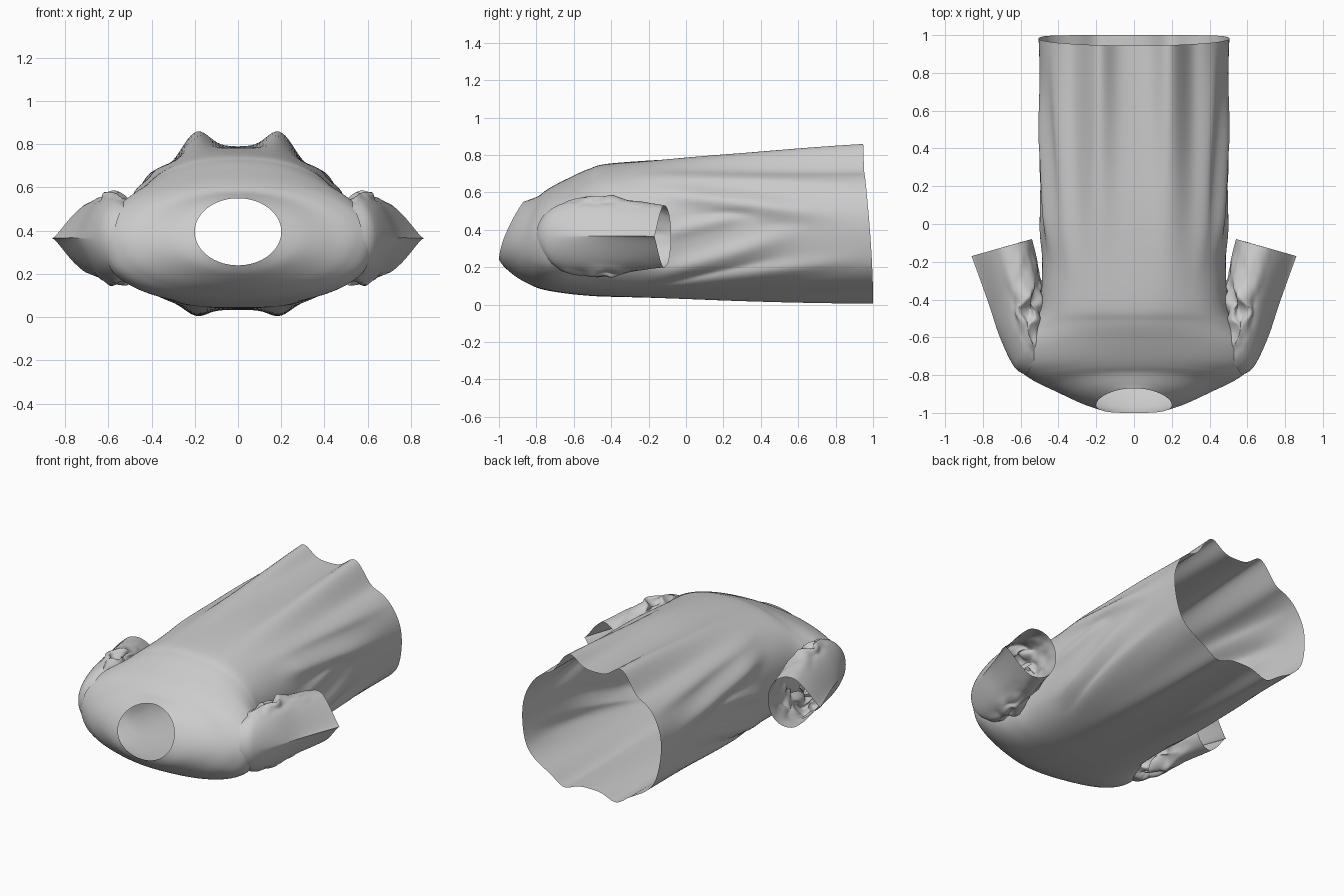
import bpy, bmesh, math
from mathutils import Vector, noise

cube = bpy.data.objects.get("Cube")
if cube:
    bpy.data.objects.remove(cube)

cloth = bpy.data.materials.new("grey cloth")
cloth.use_nodes = True
cloth.diffuse_color = (0.6, 0.6, 0.6, 1)
cloth.node_tree.nodes["Principled BSDF"].inputs["Base Color"].default_value = (0.6, 0.6, 0.6, 1)


def power(v, e):
    return math.copysign(abs(v) ** e, v)


def bell(d, width):
    return math.exp(-(d / width) ** 2)


def ramp(v, a, b):
    t = min(max((v - a) / (b - a), 0), 1)
    return t * t * (3 - 2 * t)


def spline(keys, steps):
    """Smoothly interpolate tuples of ring settings."""
    out = []
    for i in range(len(keys) - 1):
        p = [keys[min(max(i + k, 0), len(keys) - 1)] for k in (-1, 0, 1, 2)]
        for s in range(steps):
            t = s / steps
            out.append([b + 0.5 * t * (c - a + t * (2*a - 5*b + 4*c - d + t * (3*(b - c) + d - a)))
                        for a, b, c, d in zip(*p)])
    return out + [list(keys[-1])]


def loft(name, rings, is_hole):
    """Skin an open tube through rings of points, leaving out the hole."""
    bm = bmesh.new()
    rows = [[bm.verts.new(p) for p in ring] for ring in rings]
    n = len(rows[0])
    for a, b in zip(rows, rows[1:]):
        for i in range(n):
            j = (i + 1) % n
            bm.faces.new((a[i], a[j], b[j], b[i]))
    bmesh.ops.recalc_face_normals(bm, faces=bm.faces)
    hole = [f for f in bm.faces if is_hole(f.calc_center_median())]
    bmesh.ops.delete(bm, geom=hole, context='FACES')
    mesh = bpy.data.meshes.new(name)
    bm.to_mesh(mesh)
    bm.free()
    mesh.materials.append(cloth)
    obj = bpy.data.objects.new(name, mesh)
    bpy.context.collection.objects.link(obj)
    bpy.ops.object.select_all(action='DESELECT')
    obj.select_set(True)
    bpy.context.view_layer.objects.active = obj
    bpy.ops.object.shade_smooth_by_angle(angle=math.radians(50))


# Side folds: start y, start z, end y, end z, depth, width
FOLDS = [(-0.4, 0.71, 1.0, 0.64, -0.025, 0.04), (-0.25, 0.62, 0.8, 0.48, -0.035, 0.055),
         (-0.25, 0.12, 0.6, 0.38, 0.028, 0.06), (-0.3, 0.06, 0.9, 0.24, -0.02, 0.045),
         (-0.2, 0.36, 0.4, 0.50, 0.015, 0.04)]


def side_fold(y, z):
    total = 0
    for y0, z0, y1, z1, depth, width in FOLDS:
        t = (y - y0) / (y1 - y0)
        total += depth * bell(z - z0 - t * (z1 - z0), width) * ramp(t, 0, 0.3) * (1 - ramp(t, 0.6, 1.1))
    return total


# Torso rings from neck to hem: bottom y, top y, half width, low z, high z, squareness
TORSO = [(-1, -0.87, 0.2, 0.24, 0.55, 2), (-0.97, -0.84, 0.3, 0.2, 0.56, 2),
         (-0.91, -0.79, 0.43, 0.15, 0.58, 2), (-0.85, -0.75, 0.545, 0.115, 0.61, 2),
         (-0.78, -0.7, 0.62, 0.085, 0.64, 2), (-0.68, -0.62, 0.625, 0.065, 0.68, 2),
         (-0.55, -0.52, 0.55, 0.05, 0.725, 2.1), (-0.4, -0.4, 0.495, 0.042, 0.755, 2.3),
         (0, 0, 0.485, 0.035, 0.78, 2.25), (0.4, 0.39, 0.485, 0.035, 0.785, 2.25),
         (1, 0.945, 0.505, 0.045, 0.79, 2.2)]


def torso_ring(key, count=200):
    yb, yt, w, lo, hi, n = key
    ring = []
    for i in range(count):
        a = 2 * math.pi * i / count
        c, s = math.cos(a), math.sin(a)
        # the underside is a little squarer
        e = 2 / (n + 0.6 * ramp(-s, 0, 0.5) * ramp(yb, -0.95, -0.7))
        c, s = power(c, e), power(s, e)
        t = (s + 1) / 2
        y = yb + (yt - yb) * t ** 1.6
        x, z = w * c, lo + (hi - lo) * t
        x += math.copysign(side_fold(y, z), x) * min(abs(c) * 1.3, 1)
        # paired drapes along the front and back panels
        grow = ramp(y, -0.6, 1.3) * 1.15
        peak, dip = bell(abs(x) - 0.19, 0.08), bell(abs(x) - 0.31, 0.05)
        z += grow * (0.085 * (peak - 0.2 * dip) * ramp(s, 0.3, 0.9) - 0.045 * peak * ramp(-s, 0.3, 0.9))
        ring.append((x, y, z))
    return ring


loft("shirt_torso", [torso_ring(k) for k in spline(TORSO, 12)],
     lambda p: abs(p.x) > 0.5 and -0.72 < p.y < -0.4 and 0.22 < p.z < 0.5)

# Sleeve rings: outer x, y, inner x, y, low z, high z
SLEEVE = [(0.57, -0.8, 0.45, -0.6, 0.21, 0.52), (0.635, -0.755, 0.465, -0.5, 0.17, 0.555),
          (0.71, -0.6, 0.485, -0.37, 0.16, 0.57), (0.77, -0.42, 0.505, -0.24, 0.175, 0.56),
          (0.86, -0.17, 0.54, -0.08, 0.2, 0.53)]


def sleeve_ring(key, u, side, count=120):
    ox, oy, ix, iy, lo, hi = key
    mid, half = (lo + hi) / 2, (hi - lo) / 2
    outer, inner = Vector((ox, oy, mid)), Vector((ix, iy, mid))
    centre = inner.lerp(outer, 0.38)
    ring = []
    for i in range(count):
        a = 2 * math.pi * i / count
        c, s = math.cos(a), math.sin(a)
        # the outer edge is pinched to a crease toward the cuff
        pinch = 1 + 1.9 * ramp(u, 0.2, 1.1) * ramp(c, 0, 0.4)
        arm = (outer if c > 0 else inner) - centre
        p = centre + arm * abs(c)
        p.z += half * power(s, pinch)
        # crumpled cloth around the armpit
        crumple = bell(u - 0.4, 0.32) * ramp(-c, -0.6, 0)
        q = Vector((p.x * 22, p.y * 11, p.z * 20))
        p += noise.noise_vector(q) * 0.045 * crumple
        ring.append((p.x * side, p.y, p.z))
    return ring


for label, side in (("left", 1), ("right", -1)):
    keys = spline(SLEEVE, 16)
    loft(label + "_sleeve", [sleeve_ring(k, i / (len(keys) - 1), side) for i, k in enumerate(keys)],
         lambda p: abs(p.x) < 0.475)
